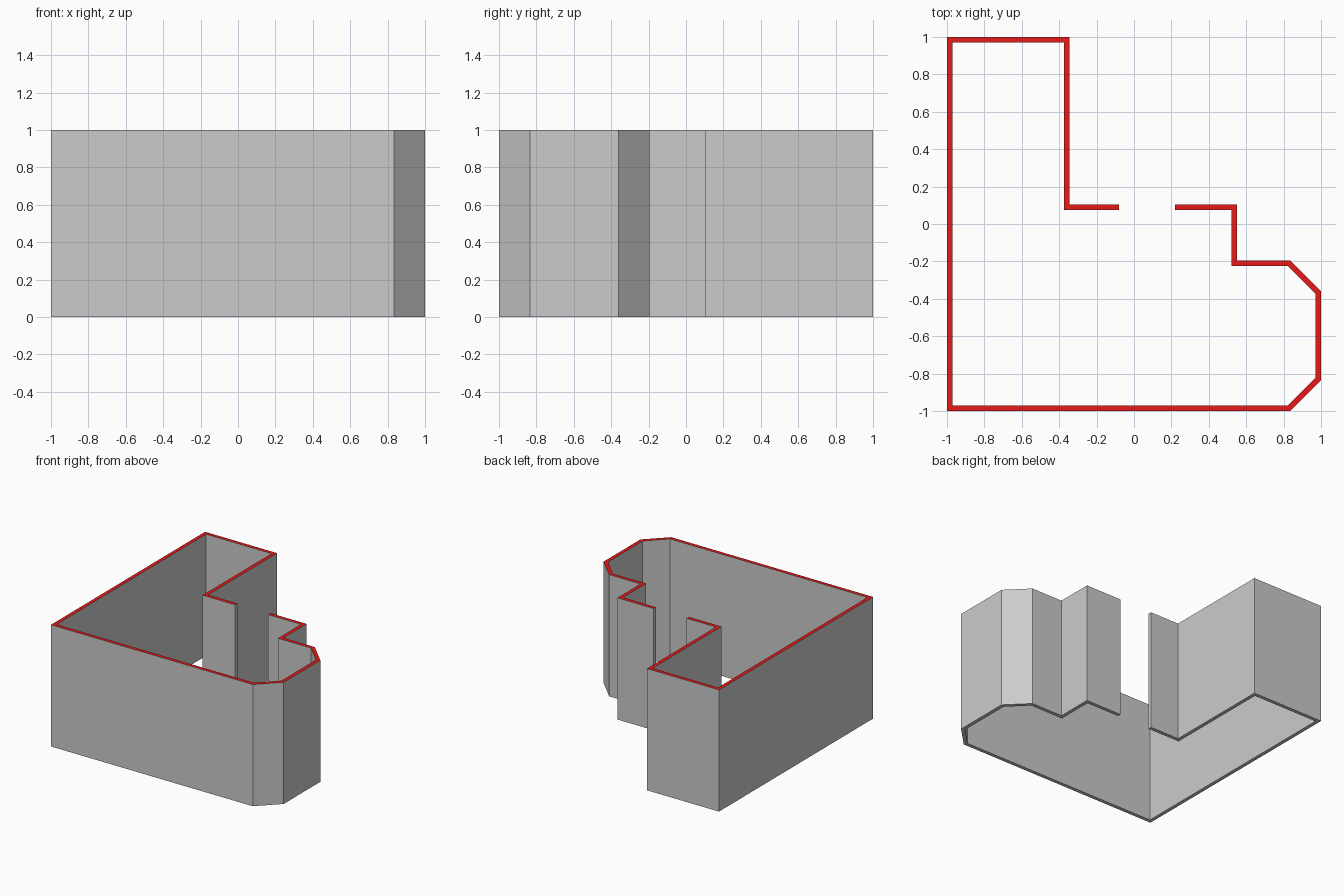
import bpy, bmesh
from mathutils import Vector

if "Cube" in bpy.data.objects:
    bpy.data.objects.remove(bpy.data.objects["Cube"])

THICK = 0.03
HEIGHT = 1.0

# Outer wall outline, clockwise from the right door jamb to the left one
outer = [Vector(p) for p in [
    (0.22, 0.105), (0.55, 0.105), (0.55, -0.195), (0.835, -0.195),
    (1, -0.36), (1, -0.835), (0.835, -1), (-1, -1),
    (-1, 1), (-0.345, 1), (-0.345, 0.105), (-0.08, 0.105)]]


def inset(points, dist):
    """Mitred offset of an open path towards its right-hand side."""
    normals = []
    for a, b in zip(points, points[1:]):
        d = (b - a).normalized()
        normals.append(Vector((d.y, -d.x)))
    result = []
    for i, p in enumerate(points):
        n0 = normals[max(i - 1, 0)]
        n1 = normals[min(i, len(normals) - 1)]
        result.append(p + (n0 + n1) * dist / (1 + n0.dot(n1)))
    return result


inner = inset(outer, THICK)

# Walls: a four-cornered section at each path point, bridged together
bm = bmesh.new()
sections = []
for o, i in zip(outer, inner):
    sections.append([bm.verts.new((p.x, p.y, z)) for p, z in
                     ((o, 0), (o, HEIGHT), (i, HEIGHT), (i, 0))])
for a, b in zip(sections, sections[1:]):
    for k in range(4):
        n = (k + 1) % 4
        face = bm.faces.new((a[k], a[n], b[n], b[k]))
        face.material_index = 1 if k == 1 else 0  # red cut face on top
# Door jambs
bm.faces.new(sections[0])
bm.faces.new(sections[-1])
bmesh.ops.recalc_face_normals(bm, faces=bm.faces)

mesh = bpy.data.meshes.new("room_walls")
bm.to_mesh(mesh)
bm.free()
grey = bpy.data.materials.new("wall_grey")
grey.diffuse_color = (0.8, 0.8, 0.8, 1)
grey.use_nodes = True
grey.node_tree.nodes["Principled BSDF"].inputs["Base Color"].default_value = grey.diffuse_color
red = bpy.data.materials.new("wall_top_red")
red.diffuse_color = (0.8, 0.01, 0.01, 1)
red.use_nodes = True
red.node_tree.nodes["Principled BSDF"].inputs["Base Color"].default_value = red.diffuse_color
mesh.materials.append(grey)
mesh.materials.append(red)
walls = bpy.data.objects.new("room_walls", mesh)
bpy.context.collection.objects.link(walls)
